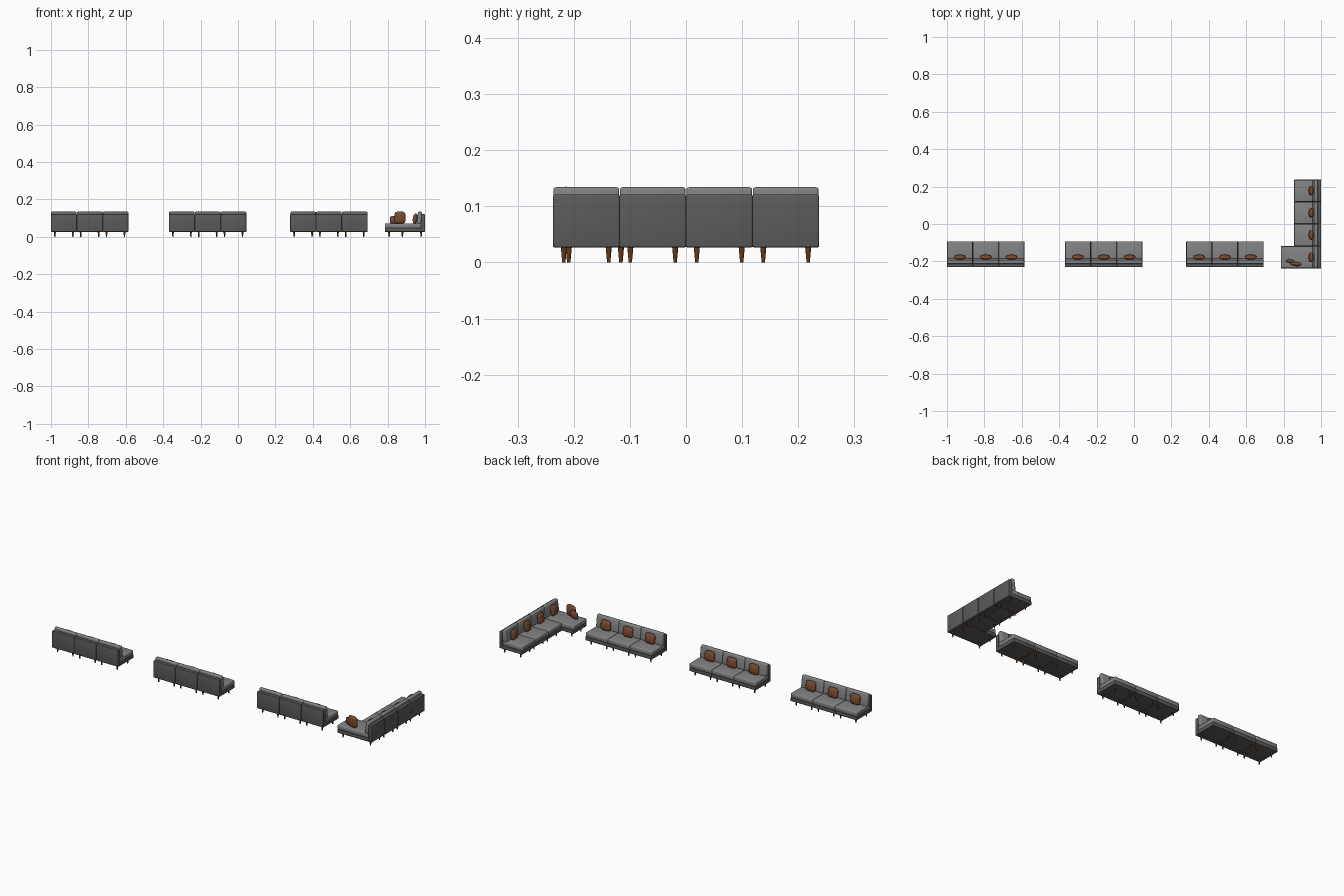
import bpy, bmesh, math
from mathutils import Matrix, Vector

if "Cube" in bpy.data.objects:
    bpy.data.objects.remove(bpy.data.objects["Cube"])


def material(name, col):
    m = bpy.data.materials.new(name)
    m.diffuse_color = (*col, 1)
    m.use_nodes = True
    m.node_tree.nodes["Principled BSDF"].inputs["Base Color"].default_value = m.diffuse_color
    return m


FRAME = material("dark grey frame", (0.105, 0.105, 0.105))
FABRIC = material("grey fabric", (0.23, 0.23, 0.23))
LEATHER = material("brown pillow", (0.19, 0.068, 0.03))
WOOD = material("brown wood", (0.13, 0.045, 0.012))


def finish(name, bm, mat, place):
    bmesh.ops.recalc_face_normals(bm, faces=bm.faces)
    me = bpy.data.meshes.new(name)
    bm.to_mesh(me)
    bm.free()
    me.materials.append(mat)
    ob = bpy.data.objects.new(name, me)
    bpy.context.collection.objects.link(ob)
    ob.matrix_world = place
    bpy.ops.object.select_all(action='DESELECT')
    bpy.context.view_layer.objects.active = ob
    ob.select_set(True)
    bpy.ops.object.shade_smooth_by_angle(angle=math.radians(40))
    return ob


def block(name, w, profile, bevel, mat, place):
    """Rounded block: a side profile (y, z) extruded over width w."""
    bm = bmesh.new()
    face = bm.faces.new([bm.verts.new((-w / 2, y, z)) for y, z in profile])
    ext = bmesh.ops.extrude_face_region(bm, geom=[face])
    bmesh.ops.translate(bm, vec=(w, 0, 0),
                        verts=[v for v in ext["geom"] if isinstance(v, bmesh.types.BMVert)])
    bmesh.ops.bevel(bm, geom=bm.edges[:], offset=bevel, segments=3, profile=0.5, affect='EDGES')
    finish(name, bm, mat, place)


def rect(y0, y1, z0, z1):
    return [(y0, z0), (y1, z0), (y1, z1), (y0, z1)]


def pillow(name, w, h, t, place):
    """Soft squarish pillow, standing in its local x-z plane."""
    bm = bmesh.new()
    bmesh.ops.create_uvsphere(bm, u_segments=28, v_segments=14, radius=1)
    for v in bm.verts:
        x, z, y = v.co
        r = math.hypot(x, z)
        if r > 1e-6:   # push the round outline towards a rounded square
            k = r / (abs(x / r) ** 4 + abs(z / r) ** 4) ** 0.25 / r
            x, z = x * k, z * k
        v.co = (x * w / 2, y * t / 2, z * h / 2)
    finish(name, bm, LEATHER, place)


def leg(place, x, y):
    bm = bmesh.new()
    bmesh.ops.create_cone(bm, cap_ends=True, segments=14, radius1=0.003, radius2=0.0058,
                          depth=0.03, matrix=Matrix.Translation((x, y, 0.015)))
    finish("leg", bm, WOOD, place)


def module(w, d, place, leg_x, pillow_w):
    """One seat unit: back plane at local y = 0, seat towards +y."""
    block("base", w, rect(0.018, d, 0.027, 0.047), 0.002, FRAME, place)
    block("back_panel", w, rect(0, 0.02, 0.027, 0.121), 0.003, FRAME, place)
    block("seat_cushion", w - 0.001, rect(0.02, d, 0.046, 0.071), 0.005, FABRIC, place)
    block("back_cushion", w - 0.001,
          [(0.02, 0.069), (0.046, 0.069), (0.037, 0.134), (0.017, 0.134)],
          0.005, FABRIC, place)
    for sx in (-leg_x, leg_x):
        for y in (0.021, d - 0.023):
            leg(place, sx, y)
    pillow("pillow", pillow_w, 0.057, 0.025,
           place @ Matrix.Translation((0, 0.053, 0.097)) @ Matrix.Rotation(math.radians(8), 4, 'X'))


# Three straight sofas of three units
for start in (-1.0, -0.369, 0.279):
    for i in range(3):
        module(0.138, 0.137, Matrix.Translation((start + 0.138 * (i + 0.5), -0.23, 0)), 0.048, 0.062)

# Corner sofa: four units along the right edge, the first one a long chaise
turn = Matrix.Rotation(math.pi / 2, 4, 'Z')
for i in range(4):
    place = Matrix.Translation((1.0, -0.237 + 0.1185 * (i + 0.5), 0)) @ turn
    module(0.1185, 0.215 if i == 0 else 0.144, place, 0.04, 0.05)

# Loose pillows on the chaise
pillow("large_loose_pillow", 0.06, 0.064, 0.024,
       Matrix.Translation((0.866, -0.214, 0.103)) @ Matrix.Rotation(math.radians(-6), 4, 'Z'))
pillow("small_loose_pillow", 0.05, 0.042, 0.02,
       Matrix.Translation((0.836, -0.199, 0.09)) @ Matrix.Rotation(math.radians(-10), 4, 'Z'))
